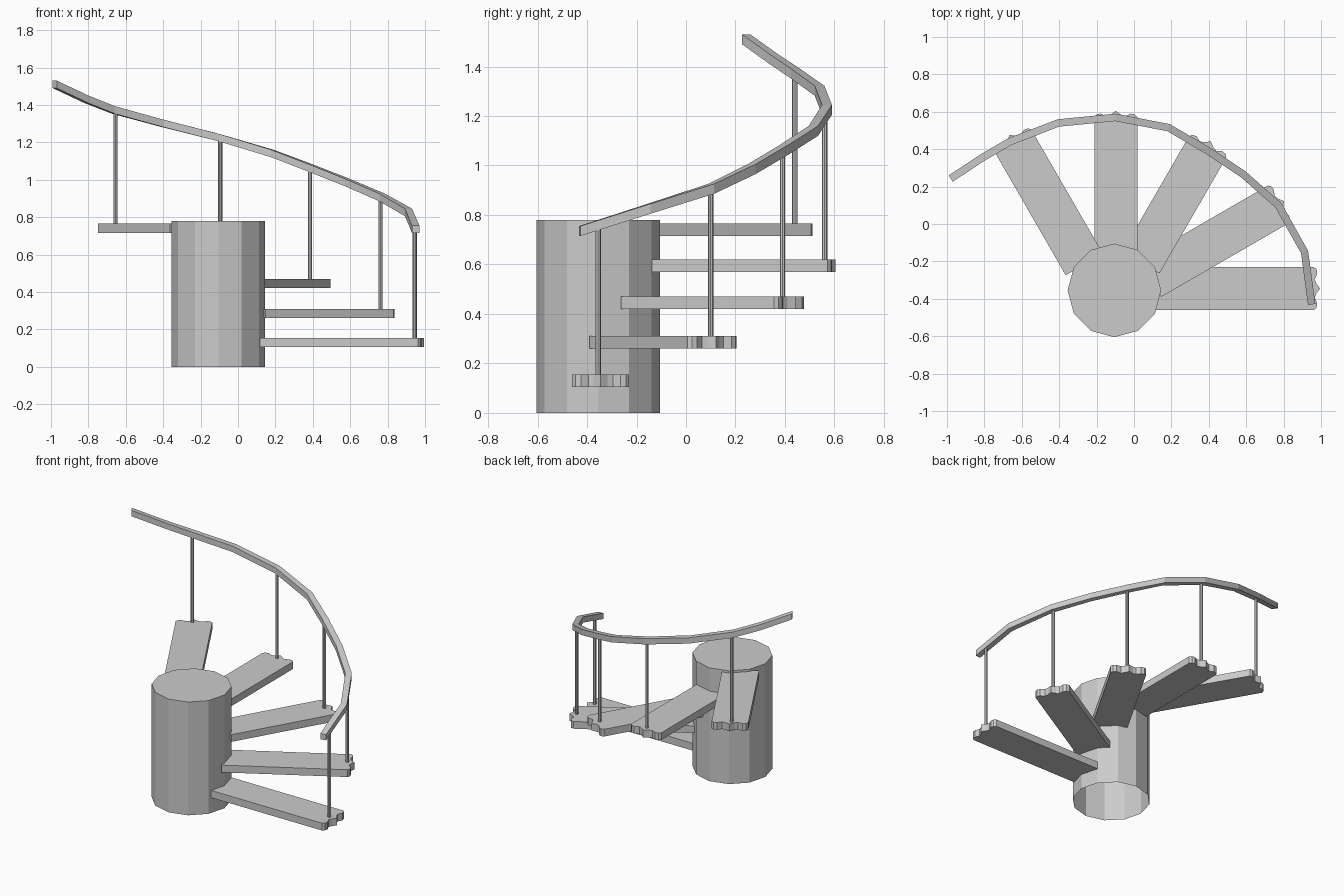
import bpy, bmesh, math
from mathutils import Vector

if "Cube" in bpy.data.objects:
    bpy.data.objects.remove(bpy.data.objects["Cube"])

CX, CY = -0.105, -0.355


def make_object(name, bm):
    bmesh.ops.recalc_face_normals(bm, faces=bm.faces)
    me = bpy.data.meshes.new(name)
    bm.to_mesh(me)
    bm.free()
    ob = bpy.data.objects.new(name, me)
    bpy.context.collection.objects.link(ob)
    return ob


def cylinder(name, x, y, z0, z1, radius, sides, bottom=True):
    bm = bmesh.new()
    rings = []
    for z in (z0, z1):
        rings.append([bm.verts.new((x + radius * math.cos(2 * math.pi * i / sides),
                                    y + radius * math.sin(2 * math.pi * i / sides), z))
                      for i in range(sides)])
    lo, hi = rings
    for i in range(sides):
        j = (i + 1) % sides
        bm.faces.new((lo[i], lo[j], hi[j], hi[i]))
    bm.faces.new(hi)
    if bottom:
        bm.faces.new(lo[::-1])
    return make_object(name, bm)


# central column, open underneath
cylinder("central_column", CX, CY, 0, 0.78, 0.25, 12, bottom=False)

# scalloped outer edge of a tread: (across, outward)
EDGE = [(-0.115, 0), (-0.102, 0.014), (-0.08, 0.018), (-0.05, 0.004), (-0.028, 0.012),
        (0, 0.033),
        (0.028, 0.012), (0.05, 0.004), (0.08, 0.018), (0.102, 0.014), (0.115, 0)]


def tread(name, angle, axis_offset, reach, top):
    a = math.radians(angle)
    u = Vector((math.cos(a), math.sin(a), 0))
    v = Vector((-math.sin(a), math.cos(a), 0))
    inner = Vector((CX, CY, 0)).dot(u) + 0.2
    outline = [(-0.115, inner)] + [(c, reach + o) for c, o in EDGE] + [(0.115, inner)]
    bm = bmesh.new()
    pts = [bm.verts.new(u * r + v * (axis_offset + c) + Vector((0, 0, top - 0.05)))
           for c, r in outline]
    face = bm.faces.new(pts)
    ext = bmesh.ops.extrude_face_region(bm, geom=[face])
    moved = [g for g in ext["geom"] if isinstance(g, bmesh.types.BMVert)]
    bmesh.ops.translate(bm, verts=moved, vec=(0, 0, 0.05))
    make_object(name, bm)


# angle, axis offset, reach, top height, post x, post y, post top
STEPS = [(0, -0.345, 0.962, 0.155, 0.945, -0.355, 0.75),
         (30, -0.295, 0.722, 0.31, 0.762, 0.10, 0.90),
         (60, -0.135, 0.555, 0.47, 0.385, 0.39, 1.06),
         (90, 0.0975, 0.572, 0.62, -0.095, 0.56, 1.22),
         (120, 0.338, 0.712, 0.765, -0.655, 0.44, 1.365)]

# treads with one baluster each
for n, (ang, off, reach, top, px, py, pz) in enumerate(STEPS, 1):
    tread(f"tread_{n}", ang, off, reach, top)
    cylinder(f"baluster_{n}", px, py, top - 0.01, pz, 0.011, 8)

# handrail: square section swept along the curved path
PATH = [(.95, -.43, .735), (.912, -.15, .825), (.772, .10, .905), (.585, .265, .985),
        (.388, .396, 1.063), (.185, .515, 1.14), (-.10, .57, 1.225), (-.405, .54, 1.302),
        (-.665, .44, 1.373), (-.81, .355, 1.43), (-.98, .243, 1.51)]
pts = [Vector(p) for p in PATH]
bm = bmesh.new()
rings = []
for i, p in enumerate(pts):
    t = pts[min(i + 1, len(pts) - 1)] - pts[max(i - 1, 0)]
    side = Vector((-t.y, t.x, 0)).normalized() * 0.02
    up = Vector((0, 0, 0.02))
    rings.append([bm.verts.new(p + s) for s in (side + up, side - up, -side - up, -side + up)])
for a, b in zip(rings, rings[1:]):
    for k in range(4):
        m = (k + 1) % 4
        bm.faces.new((a[k], a[m], b[m], b[k]))
bm.faces.new(rings[0])
bm.faces.new(rings[-1][::-1])
make_object("handrail", bm)
